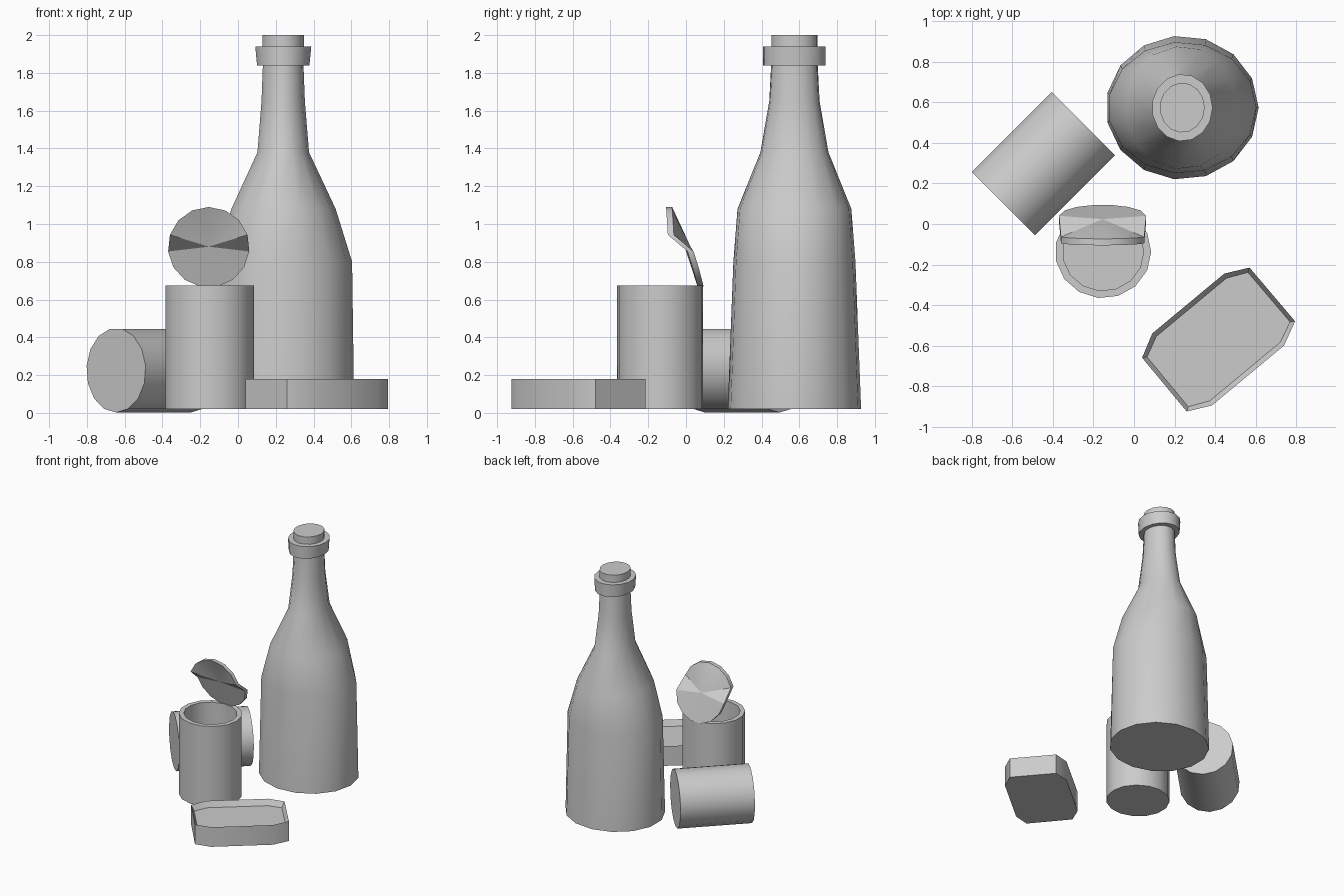
import bpy, bmesh, math
from mathutils import Matrix

if "Cube" in bpy.data.objects:
    bpy.data.objects.remove(bpy.data.objects["Cube"])

SIDES = 15


def finish(bm, name):
    bmesh.ops.recalc_face_normals(bm, faces=bm.faces[:])
    me = bpy.data.meshes.new(name)
    bm.to_mesh(me)
    bm.free()
    ob = bpy.data.objects.new(name, me)
    bpy.context.collection.objects.link(ob)
    bpy.ops.object.select_all(action='DESELECT')
    ob.select_set(True)
    bpy.context.view_layer.objects.active = ob
    bpy.ops.object.shade_smooth_by_angle(angle=math.radians(30))
    return ob


def loft(name, profile, matrix):
    """Closed stack of elliptical rings, each (height, x radius, y radius)."""
    bm = bmesh.new()
    rings = []
    for z, rx, ry in profile:
        rings.append([bm.verts.new((rx * math.cos(a), ry * math.sin(a), z))
                      for a in (2 * math.pi * i / SIDES for i in range(SIDES))])
    for a, b in zip(rings, rings[1:]):
        for i in range(SIDES):
            j = (i + 1) % SIDES
            bm.faces.new((a[i], a[j], b[j], b[i]))
    bm.faces.new(rings[0][::-1])
    bm.faces.new(rings[-1])
    bm.transform(matrix)
    return finish(bm, name)


# Bottle with collar and cork
at_bottle = Matrix.Translation((0.238, 0.574, 0))
loft("bottle", [(0.02, 0.377, 0.355), (0.8, 0.366, 0.325), (1.08, 0.279, 0.303),
                (1.38, 0.138, 0.181), (1.65, 0.116, 0.134), (1.86, 0.108, 0.123)], at_bottle)
loft("collar", [(1.84, 0.14, 0.166), (1.94, 0.15, 0.166)], at_bottle)
loft("cork", [(1.9, 0.111, 0.123), (2.0, 0.111, 0.123)], at_bottle)

# Open can, hollow inside
loft("open_can", [(0.02, 0.237, 0.229), (0.675, 0.237, 0.229),
                  (0.675, 0.2, 0.193), (0.08, 0.2, 0.193)],
     Matrix.Translation((-0.152, -0.137, 0)))

# Can lying on its side
loft("lying_can", [(-0.279, 0.224, 0.222), (0.279, 0.224, 0.222)],
     Matrix.Translation((-0.448, 0.298, 0.226))
     @ Matrix.Rotation(math.radians(45), 4, 'Z')
     @ Matrix.Rotation(math.radians(90), 4, 'Y'))

# Bent lid: a fan disc whose rim folds forward with height
BEND = [(0.66, 0.08), (0.85, 0.03), (0.94, -0.08), (1.1, -0.09)]


def bend_y(z):
    for (z0, y0), (z1, y1) in zip(BEND, BEND[1:]):
        if z <= z1:
            return y0 + (y1 - y0) * (z - z0) / (z1 - z0)
    return BEND[-1][1]


bm = bmesh.new()
layers = []
for off in (-0.016, 0.016):
    rim = []
    for i in range(SIDES):
        a = math.pi / 2 + 2 * math.pi * i / SIDES
        z = 0.877 + 0.213 * math.sin(a)
        rim.append(bm.verts.new((-0.155 + 0.216 * math.cos(a), bend_y(z) + off, z)))
    hub = bm.verts.new((-0.155, 0.008 + off, 0.88))
    for i in range(SIDES):
        bm.faces.new((rim[i], rim[(i + 1) % SIDES], hub))
    layers.append(rim)
front, back = layers
for i in range(SIDES):
    j = (i + 1) % SIDES
    bm.faces.new((front[i], front[j], back[j], back[i]))
finish(bm, "bent_lid")

# Shallow tin with a recessed top
outline = [(0.04, -0.66), (0.09, -0.54), (0.445, -0.245), (0.57, -0.215),
           (0.795, -0.48), (0.74, -0.60), (0.385, -0.895), (0.26, -0.925)]
bm = bmesh.new()
base = bm.faces.new([bm.verts.new((x, y, 0.02)) for x, y in outline])
ext = bmesh.ops.extrude_face_region(bm, geom=[base], use_keep_orig=True)
bmesh.ops.translate(bm, vec=(0, 0, 0.16),
                    verts=[g for g in ext["geom"] if isinstance(g, bmesh.types.BMVert)])
bmesh.ops.recalc_face_normals(bm, faces=bm.faces[:])
top = [f for f in bm.faces if f.normal.z > 0.9]
bmesh.ops.inset_region(bm, faces=top, thickness=0.025, depth=-0.045)
finish(bm, "flat_tin")
